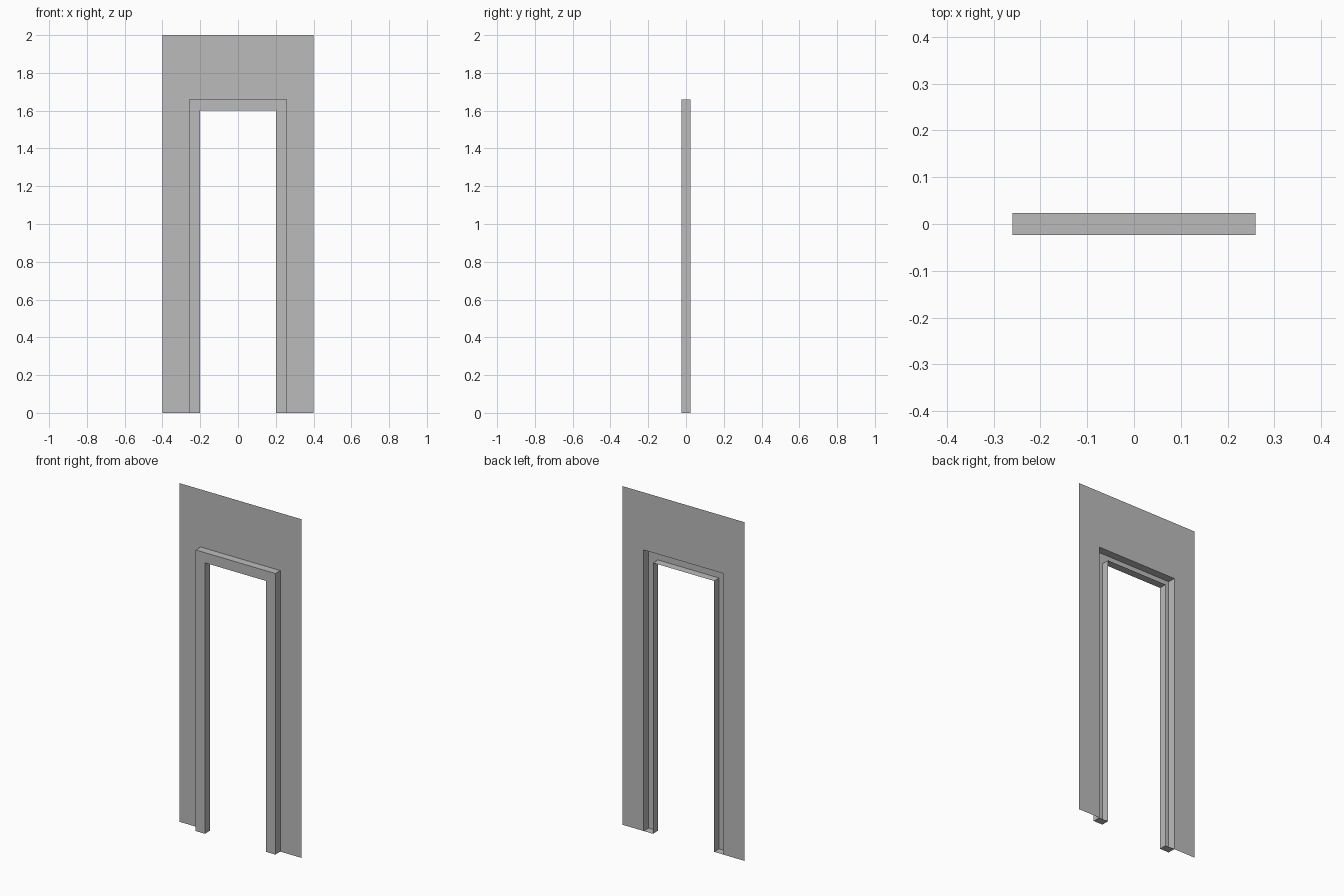
import bpy
import bmesh

cube = bpy.data.objects.get("Cube")
if cube:
    bpy.data.objects.remove(cube, do_unlink=True)

grey = bpy.data.materials.new("plain_grey")
grey.use_nodes = True
colour = (0.5, 0.5, 0.5, 1)
grey.diffuse_color = colour
grey.node_tree.nodes["Principled BSDF"].inputs["Base Color"].default_value = colour

FRONT, BACK = -0.023, 0.023
WALL = (0.4, 2.0)       # half width, height
OUTER = (0.26, 1.66)
INNER = (0.2, 1.6)


def arch(size, y):
    """Corner points of a doorway outline, from one foot to the other."""
    w, h = size
    return [(-w, y, 0), (-w, y, h), (w, y, h), (w, y, 0)]


def add_strip(bm, path_a, path_b):
    """Bridge two outlines with quads."""
    a = [bm.verts.new(p) for p in path_a]
    b = [bm.verts.new(p) for p in path_b]
    for i in range(len(a) - 1):
        bm.faces.new((a[i], a[i + 1], b[i + 1], b[i]))


def finish(name, bm):
    bmesh.ops.remove_doubles(bm, verts=bm.verts, dist=0.0001)
    mesh = bpy.data.meshes.new(name)
    bm.to_mesh(mesh)
    bm.free()
    mesh.materials.append(grey)
    obj = bpy.data.objects.new(name, mesh)
    bpy.context.collection.objects.link(obj)


# Thin wall sheet around the doorway
bm = bmesh.new()
add_strip(bm, arch(WALL, BACK), arch(OUTER, BACK))
finish("wall", bm)

# Raised frame: outer return, front face and inner jamb, open at the back
bm = bmesh.new()
rings = [arch(OUTER, BACK), arch(OUTER, FRONT), arch(INNER, FRONT), arch(INNER, BACK)]
for a, b in zip(rings, rings[1:]):
    add_strip(bm, a, b)

# Closed feet of the frame
for foot, flip in ((0, 1), (-1, -1)):
    bm.faces.new([bm.verts.new(r[foot]) for r in rings][::flip])
finish("door_frame", bm)
